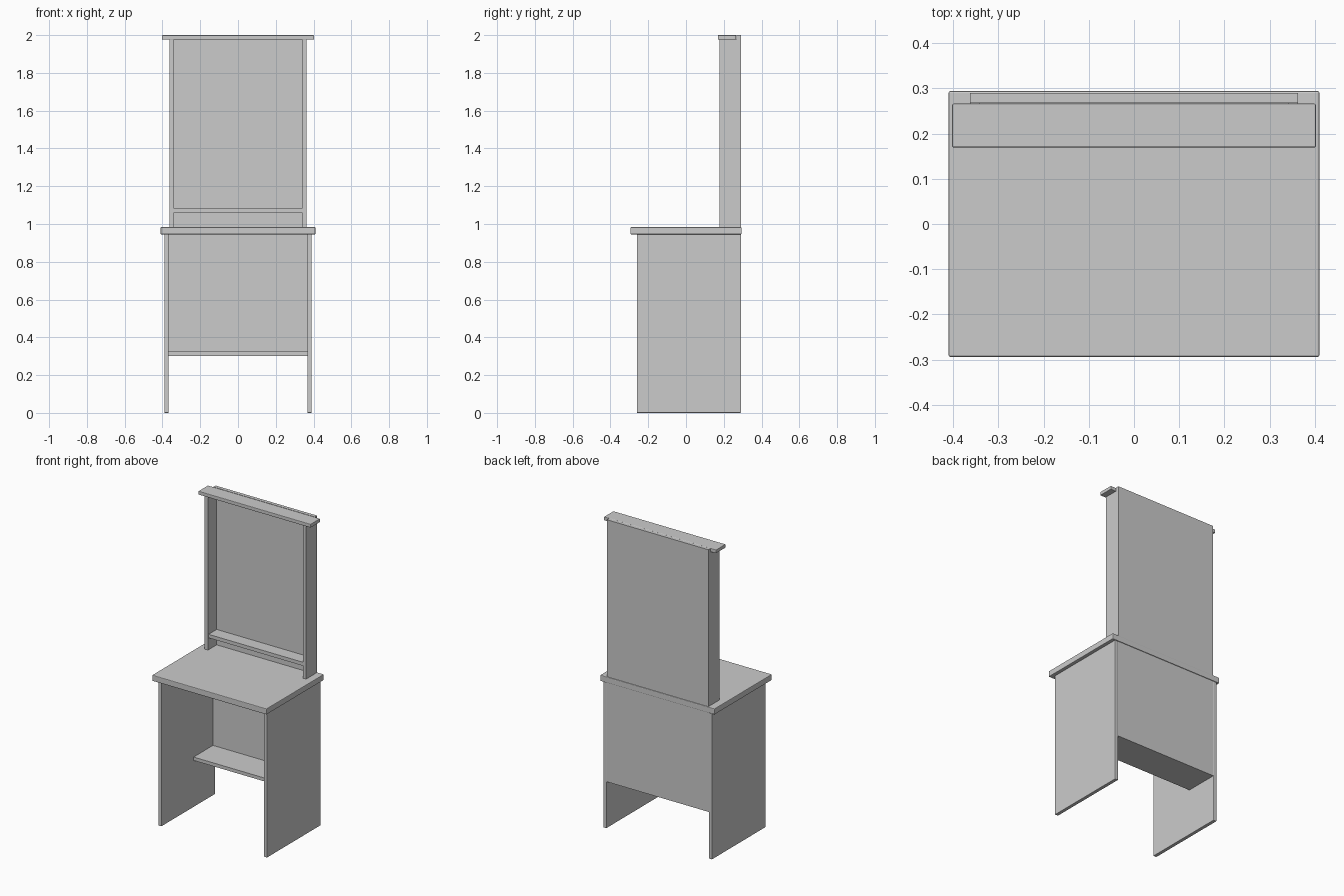
import bpy, bmesh

if "Cube" in bpy.data.objects:
    bpy.data.objects.remove(bpy.data.objects["Cube"])


def board(name, x, y, z, bevel=0.0):
    """Box spanning the given (min, max) ranges, with an optional eased edge."""
    bm = bmesh.new()
    bmesh.ops.create_cube(bm, size=1)
    for v in bm.verts:
        for i, (lo, hi) in enumerate((x, y, z)):
            v.co[i] = hi if v.co[i] > 0 else lo
    mesh = bpy.data.meshes.new(name)
    bm.to_mesh(mesh)
    bm.free()
    ob = bpy.data.objects.new(name, mesh)
    bpy.context.collection.objects.link(ob)
    if bevel:
        mod = ob.modifiers.new("eased_edges", 'BEVEL')
        mod.width = bevel
        mod.segments = 2
    return ob


def board_pair(name, x, y, z, bevel=0.0):
    """Matching boards on the right and left."""
    board("right_" + name, x, y, z, bevel)
    board("left_" + name, (-x[1], -x[0]), y, z, bevel)


# Lower desk: side panels, worktop, back panel and foot shelf
board_pair("leg_panel", (0.367, 0.39), (-0.26, 0.291), (0, 0.945), 0.003)
board("worktop", (-0.41, 0.41), (-0.294, 0.294), (0.945, 0.983), 0.004)
board("lower_back_panel", (-0.367, 0.367), (0.268, 0.29), (0.302, 0.945))
board("foot_shelf", (-0.367, 0.367), (0.07, 0.268), (0.302, 0.324))

# Upper hutch: uprights, back panel, narrow shelf and top cap
board_pair("upright", (0.34, 0.363), (0.178, 0.267), (0.983, 1.977))
board("upper_back_panel", (-0.363, 0.363), (0.267, 0.29), (0.983, 2.0))
board("narrow_shelf", (-0.34, 0.34), (0.184, 0.267), (1.06, 1.083))
board("top_cap", (-0.402, 0.402), (0.169, 0.266), (1.977, 2.0), 0.003)
